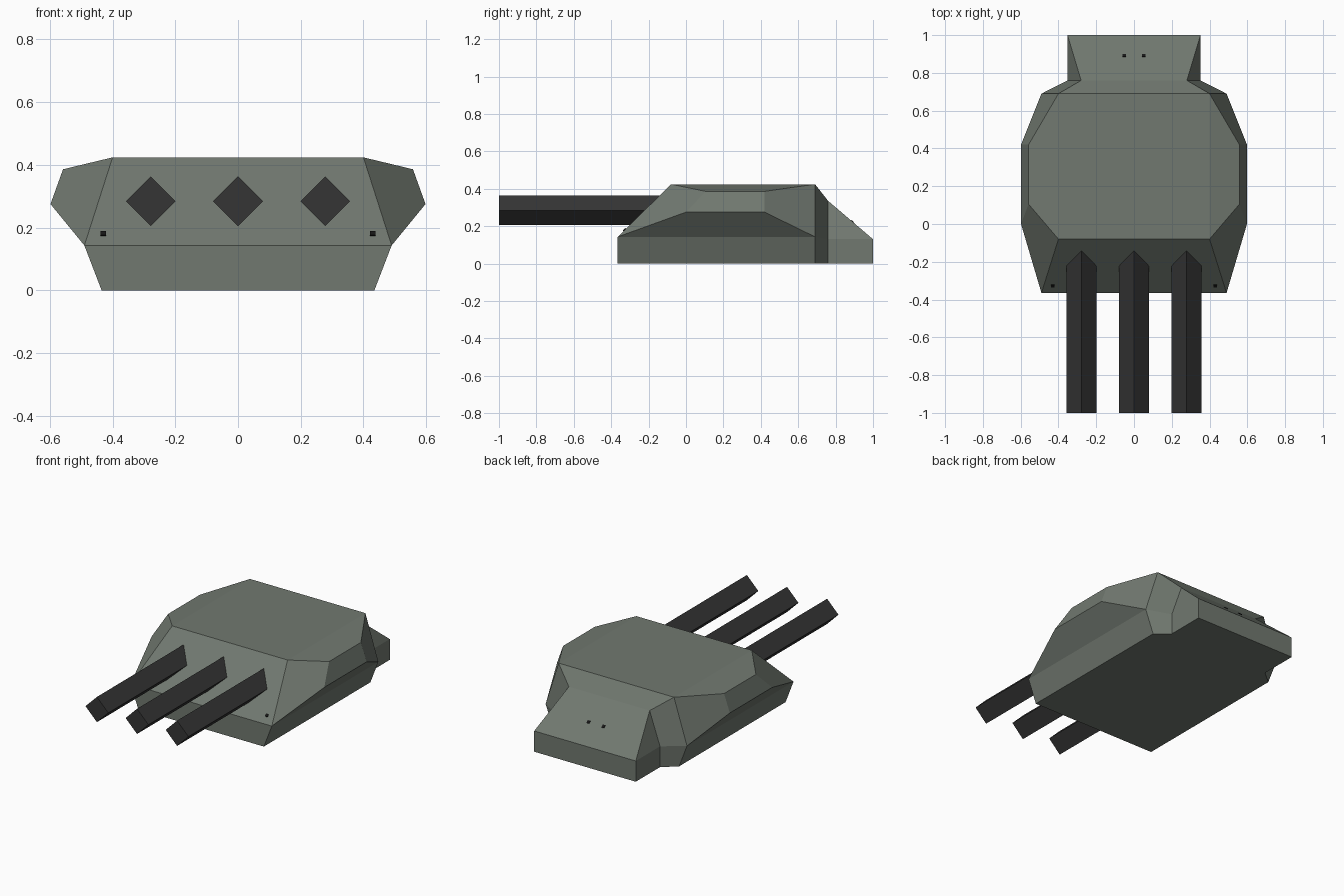
import bpy, bmesh, math
from mathutils import Matrix

if "Cube" in bpy.data.objects:
    bpy.data.objects.remove(bpy.data.objects["Cube"])


def material(name, rgb):
    m = bpy.data.materials.new(name)
    m.diffuse_color = (*rgb, 1)
    m.use_nodes = True
    m.node_tree.nodes["Principled BSDF"].inputs["Base Color"].default_value = m.diffuse_color
    return m


HULL = material("grey_green_armour", (0.165, 0.19, 0.162))
DARK = material("dark_gunmetal", (0.035, 0.035, 0.035))
BLACK = material("black_fittings", (0.008, 0.008, 0.008))


def finish(name, bm, mat):
    bmesh.ops.recalc_face_normals(bm, faces=bm.faces)
    me = bpy.data.meshes.new(name)
    bm.to_mesh(me)
    bm.free()
    me.materials.append(mat)
    ob = bpy.data.objects.new(name, me)
    bpy.context.collection.objects.link(ob)
    return ob


# Turret hull: right-half corner points, mirrored to the left
P = {
    "front_low": (0.435, -0.365, 0), "front_mid": (0.49, -0.365, 0.143),
    "roof_front": (0.40, -0.08, 0.424), "roof_rear": (0.40, 0.69, 0.424),
    "box_top": (0.28, 0.76, 0.335), "box_rear": (0.352, 1.0, 0.13),
    "box_rear_low": (0.352, 1.0, 0), "box_low": (0.352, 0.76, 0),
    "box_mid": (0.352, 0.76, 0.13),
    "side_low": (0.435, 0.69, 0), "side_mid": (0.49, 0.69, 0.143),
    "wide_front": (0.598, 0.0, 0.275), "wide_rear": (0.598, 0.42, 0.275),
    "shoulder_front": (0.558, 0.105, 0.386), "shoulder_rear": (0.558, 0.42, 0.386),
}
SIDE_FACES = [
    "front_low side_low side_mid front_mid",
    "front_mid side_mid wide_rear wide_front",
    "wide_front wide_rear shoulder_rear shoulder_front",
    "front_mid wide_front shoulder_front roof_front",
    "roof_front shoulder_front shoulder_rear roof_rear",
    "side_mid roof_rear shoulder_rear wide_rear",
    "side_low box_low box_mid side_mid",
    "side_mid box_mid box_top roof_rear",
    "box_low box_rear_low box_rear box_mid",
    "box_mid box_rear box_top",
]
# Closed loop of edges whose strips span from right to left
LOOP = ("front_low front_mid roof_front roof_rear box_top box_rear "
        "box_rear_low box_low side_low").split()
bm = bmesh.new()
R = {k: bm.verts.new(p) for k, p in P.items()}
L = {k: bm.verts.new((-p[0], p[1], p[2])) for k, p in P.items()}
for names in SIDE_FACES:
    for half in (R, L):
        bm.faces.new([half[n] for n in names.split()])
for a, b in zip(LOOP, LOOP[1:] + LOOP[:1]):
    bm.faces.new((R[a], R[b], L[b], L[a]))
finish("turret_hull", bm, HULL)

# Three square barrels standing on edge
for name, x in (("left", -0.278), ("centre", 0), ("right", 0.278)):
    bm = bmesh.new()
    bmesh.ops.create_cone(bm, cap_ends=True, segments=4, radius1=0.079, radius2=0.079, depth=1.0,
                          matrix=Matrix.Rotation(math.pi / 2, 4, "X"))
    # create_cone may start on a corner or a flat, so force the corners onto the axes
    for i, v in enumerate(bm.verts):
        ang = round(math.atan2(v.co.z, v.co.x) / (math.pi / 2) - 0.01) * math.pi / 2
        v.co.x, v.co.z = 0.079 * math.cos(ang), 0.079 * math.sin(ang)
    bmesh.ops.translate(bm, verts=bm.verts, vec=(x, -0.5, 0.284))
    finish(name + "_barrel", bm, DARK)

# Small fittings just proud of the front plate and the rear slope
for part, x, y, z, tilt in (("front_fitting", 0.43, -0.328, 0.18, 45),
                            ("rear_fitting", 0.052, 0.89, 0.224, -40.5)):
    for side, s in (("right", 1), ("left", -1)):
        bm = bmesh.new()
        mat = (Matrix.Translation((s * x, y, z)) @ Matrix.Rotation(math.radians(tilt), 4, "X")
               @ Matrix.Diagonal((0.018, 0.018, 0.008, 1)))
        bmesh.ops.create_cube(bm, size=1, matrix=mat)
        finish(side + "_" + part, bm, BLACK)
